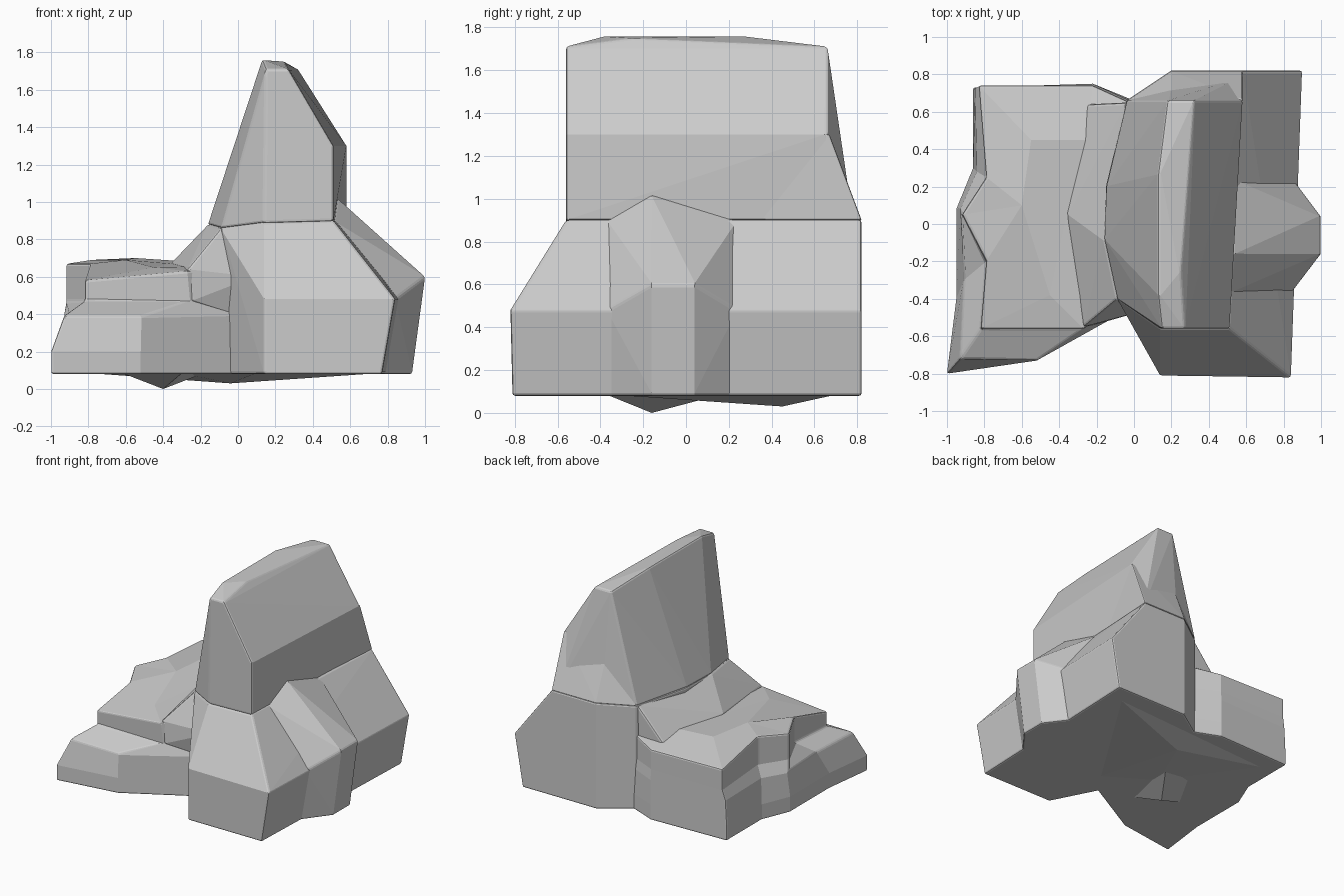
import bpy, bmesh
from mathutils import Vector


def finish(name, bm, bevel=0.012):
    bmesh.ops.remove_doubles(bm, verts=bm.verts, dist=0.001)
    bmesh.ops.recalc_face_normals(bm, faces=bm.faces)
    me = bpy.data.meshes.new(name)
    bm.to_mesh(me)
    bm.free()
    ob = bpy.data.objects.new(name, me)
    bpy.context.collection.objects.link(ob)
    if bevel:
        mod = ob.modifiers.new("worn_edges", 'BEVEL')
        mod.width, mod.segments = bevel, 2
        mod.limit_method, mod.angle_limit = 'ANGLE', 0.6
    return ob


def hull(name, pts, bevel=0.012):
    """Faceted rock chunk: convex hull of a few corner points."""
    bm = bmesh.new()
    for p in pts:
        bm.verts.new(p)
    res = bmesh.ops.convex_hull(bm, input=bm.verts)
    junk = {v for v in res['geom_interior'] if isinstance(v, bmesh.types.BMVert)}
    bmesh.ops.delete(bm, geom=list(junk), context='VERTS')
    bmesh.ops.dissolve_limit(bm, angle_limit=0.03, verts=bm.verts, edges=bm.edges)
    return finish(name, bm, bevel)


def stack(name, rings):
    """Rock chunk lofted through stacked outlines."""
    bm = bmesh.new()
    vs = [[bm.verts.new(p) for p in r] for r in rings]
    n = len(vs[0])
    for a, b in zip(vs, vs[1:]):
        for i in range(n):
            j = (i + 1) % n
            bm.faces.new((a[i], a[j], b[j], b[i]))
    bm.faces.new(vs[0][::-1])
    bm.faces.new(vs[-1])
    return finish(name, bm)


def at(plan, z):
    zs = z if isinstance(z, (list, tuple)) else [z] * len(plan)
    return [(x, y, h) for (x, y), h in zip(plan, zs)]


# Shared shoulder line between upper and lower back
shoulder = [(-.09, -.40, .86), (-.16, -.08, .88), (-.15, .2, .88), (-.04, .66, .88),
            (.14, -.56, .89), (.51, -.56, .90), (.53, .24, .90)]

# Tall backrest
hull("backrest", shoulder + [
    (.2, .74, .90), (.56, .78, .90),
    (.51, -.56, 1.30), (.53, .24, 1.30), (.58, .66, 1.30), (.2, .68, 1.30),
    (.15, -.56, 1.71), (.27, -.56, 1.71), (.13, -.38, 1.76), (.13, .27, 1.76),
    (.18, .66, 1.71), (.32, .66, 1.71), (.25, -.25, 1.75)])
# Sloping shoulder on the far side
hull("far_shoulder", [
    (.2, .66, 1.30), (.58, .67, 1.30), (.2, .82, .90), (.58, .82, .90),
    (-.04, .66, .88), (.2, .5, .90), (.54, .3, .90), (.54, .3, 1.30)])

# Wide lower back with flared wings
hull("back_base", shoulder + [
    (.14, -.81, .48), (.84, -.82, .48), (.14, -.81, .08), (.77, -.81, .08),
    (.2, .82, .90), (.58, .82, .90), (.9, .82, .48), (.2, .82, .08), (.83, .82, .08),
    (.85, .24, .48), (.78, .24, .08),
    (-.04, -.46, .40), (-.04, -.46, .08), (-.04, .66, .08)])

# Buttress behind the back
hull("rear_buttress", [
    (.51, -.37, .90), (.53, .24, .90), (.53, -.16, 1.02), (.3, -.16, 1.02),
    (.3, -.37, .90), (.3, .24, .90), (1, -.16, .60), (1, .04, .60),
    (.85, .24, .48), (.84, -.37, .48), (.93, -.16, .08), (.93, .04, .08),
    (.78, .24, .08), (.77, -.37, .08), (.3, -.37, .08), (.3, .24, .08)])

# Seat: spreading foot, ledge, then the slab on top
foot = [(-1, -.8), (-.95, -.4), (-.95, .08), (-.86, .3), (-.86, .73),
        (-.22, .75), (0, .66), (0, -.44), (-.52, -.73)]
ledge = [(-.93, -.72), (-.91, -.3), (-.93, .07), (-.84, .28), (-.85, .73),
         (-.22, .75), (0, .65), (0, -.44), (-.52, -.73)]
slab = [(-.82, -.56), (-.79, -.2), (-.92, .05), (-.79, .25), (-.83, .74),
        (-.22, .74), (0, .64), (-.02, -.4), (-.27, -.56)]
p1, p2, p3 = (-.45, -.38, .65), (-.6, .1, .69), (-.55, .45, .70)
p4, p5 = (-.25, .45, .68), (-.36, .05, .67)
stack("seat", [
    at(foot, .08), at(foot, .2), at(ledge, .39), at(slab, .47),
    at(slab, [.58, .67, .67, .69, .63, .62, .65, .66, .63]),
    [p1, p2, p2, p2, p3, p4, p4, p5, p1]])

# Ramp joining seat to backrest
hull("seat_ramp", [
    (-.27, -.55, .64), (-.36, .05, .67), (-.25, .64, .64), (-.09, -.4, .86),
    (-.16, -.08, .88), (-.04, .65, .88), (-.25, -.55, .47), (-.04, -.45, .40),
    (0, .64, .45), (.1, -.45, .6), (.1, .6, .6)])

# Uneven lumps under the base
hull("front_underside_lump", [
    (-.4, -.16, 0), (-.62, -.2, .085), (-.3, -.37, .085), (-.18, .16, .085),
    (-.45, .1, .085)], 0)
hull("rear_underside_lump", [
    (-.04, .45, .03), (.76, .7, .085), (-.8, .6, .085), (-.04, .65, .085),
    (.1, -.35, .085), (-.3, -.1, .085)], 0)
